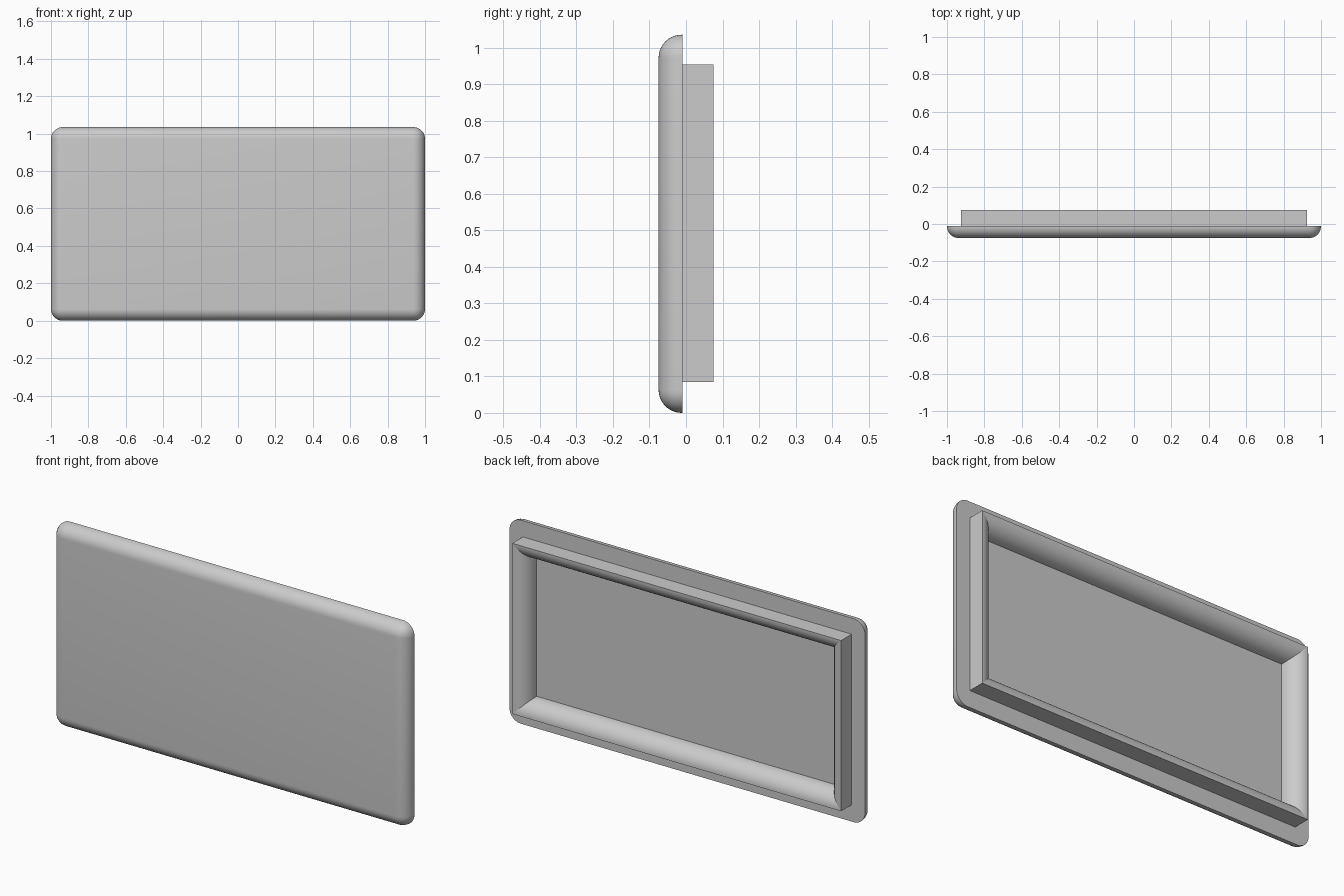
import bpy, bmesh, math
from mathutils import Vector

old = bpy.data.objects.get("Cube")
if old:
    bpy.data.objects.remove(old, do_unlink=True)

# Single plain grey
grey = bpy.data.materials.new("plain_grey")
grey.use_nodes = True
COLOR = (0.6, 0.6, 0.6, 1)
grey.diffuse_color = COLOR
grey.node_tree.nodes["Principled BSDF"].inputs["Base Color"].default_value = COLOR

HEIGHT = 1.035
FRONT, BACK, RIM_BACK = -0.075, -0.01, 0.075


def finish(name, bm):
    bmesh.ops.recalc_face_normals(bm, faces=bm.faces)
    mesh = bpy.data.meshes.new(name)
    bm.to_mesh(mesh)
    bm.free()
    mesh.materials.append(grey)
    obj = bpy.data.objects.new(name, mesh)
    bpy.context.collection.objects.link(obj)
    bpy.ops.object.select_all(action='DESELECT')
    obj.select_set(True)
    bpy.context.view_layer.objects.active = obj
    bpy.ops.object.shade_smooth_by_angle(angle=math.radians(30))
    return obj


# Front panel: a box with every edge rounded except those of its flat back
bm = bmesh.new()
bmesh.ops.create_cube(bm, size=1)
for v in bm.verts:
    v.co = Vector((v.co.x * 2,
                   BACK if v.co.y > 0 else FRONT,
                   (v.co.z + 0.5) * HEIGHT))
rounded = [e for e in bm.edges if any(v.co.y < BACK - 0.01 for v in e.verts)]
bmesh.ops.bevel(bm, geom=rounded, offset=0.063, offset_type='OFFSET',
                segments=10, profile=0.5, affect='EDGES', clamp_overlap=False)
finish("front_panel", bm)

# Back rim: straight outer walls, quarter-round inner walls, mitred corners
HALF_X, Z_LOW, Z_HIGH = 0.925, 0.085, 0.953
ROLL = 0.078
DEPTH = RIM_BACK - BACK
STEPS = 14
profile = [(0, BACK)]
for i in range(STEPS + 1):
    a = math.pi / 2 * i / STEPS
    profile.append((ROLL * math.sin(a), RIM_BACK - DEPTH * (1 - math.cos(a))))

bm = bmesh.new()
rings = []
for inset, y in profile:
    x, lo, hi = HALF_X - inset, Z_LOW + inset, Z_HIGH - inset
    rings.append([bm.verts.new((px, y, pz))
                  for px, pz in ((-x, lo), (x, lo), (x, hi), (-x, hi))])
for r, s in zip(rings, rings[1:]):
    for k in range(4):
        n = (k + 1) % 4
        bm.faces.new((r[k], r[n], s[n], s[k]))
# Close the underside so the rim is a solid frame
for k in range(4):
    n = (k + 1) % 4
    bm.faces.new((rings[-1][k], rings[-1][n], rings[0][n], rings[0][k]))
# Keep the mitre seams crisp
for r, s in zip(rings, rings[1:]):
    for k in range(4):
        bm.edges.get((r[k], s[k])).smooth = False
finish("back_rim", bm)
